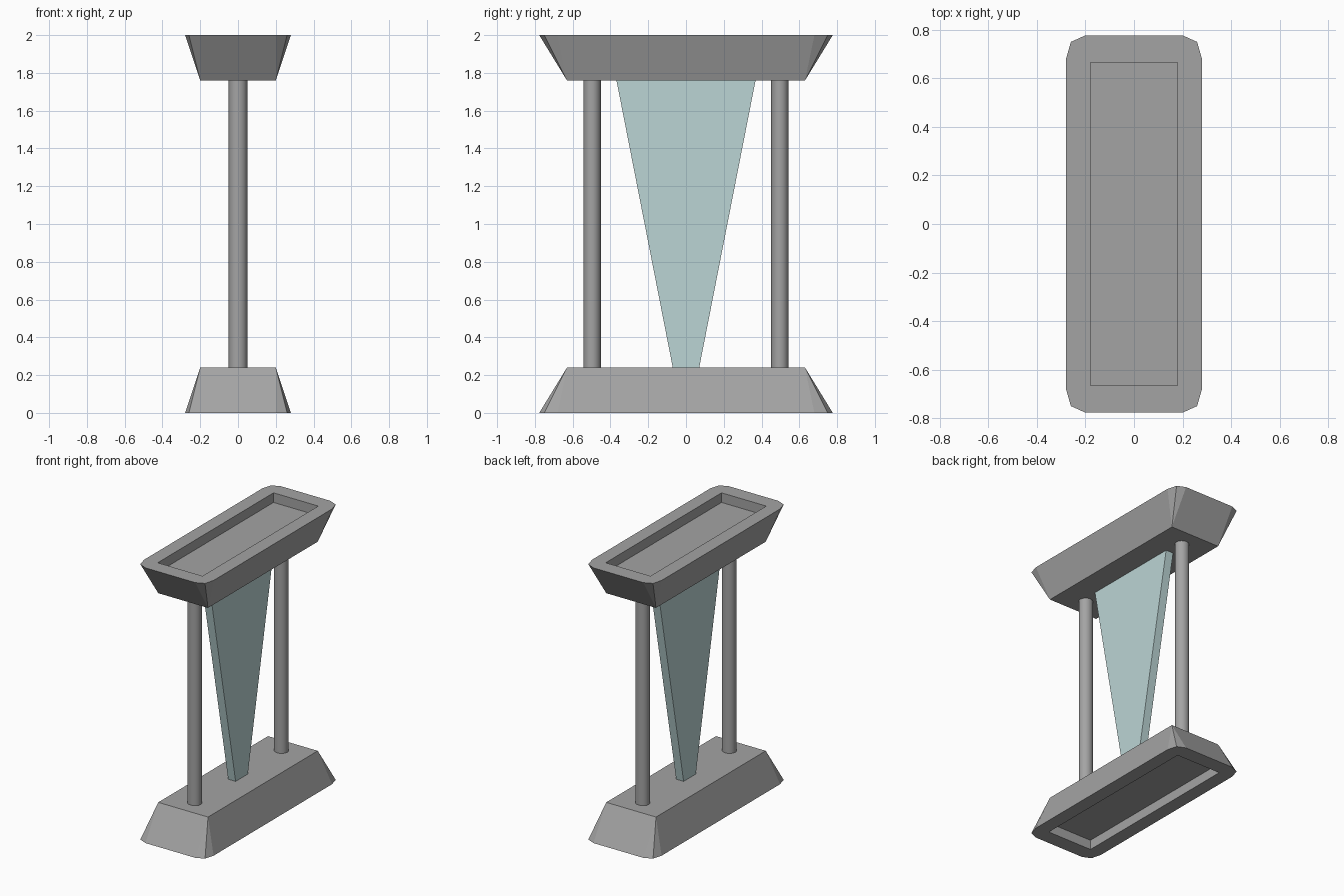
import bpy, bmesh, math

cube = bpy.data.objects.get("Cube")
if cube:
    bpy.data.objects.remove(cube)


def material(name, rgb):
    m = bpy.data.materials.new(name)
    m.use_nodes = True
    m.diffuse_color = (*rgb, 1)
    m.node_tree.nodes["Principled BSDF"].inputs["Base Color"].default_value = (*rgb, 1)
    return m


grey = material("stone grey", (0.37, 0.37, 0.37))
glass = material("pale teal glass", (0.50, 0.66, 0.66))


def finish(name, bm, mat):
    bmesh.ops.recalc_face_normals(bm, faces=bm.faces)
    mesh = bpy.data.meshes.new(name)
    bm.to_mesh(mesh)
    bm.free()
    mesh.materials.append(mat)
    obj = bpy.data.objects.new(name, mesh)
    bpy.context.collection.objects.link(obj)
    return obj


QUADRANTS = [(1, 1), (-1, 1), (-1, -1), (1, -1)]


def rect(bm, x, y, z):
    return [bm.verts.new((x * sx, y * sy, z)) for sx, sy in QUADRANTS]


def fan_join(bm, corners, ring):
    # Join a rectangle to a ring with three points per rounded corner
    for i in range(4):
        j = (i + 1) % 4
        a, b, c = ring[i]
        bm.faces.new((corners[i], a, b))
        bm.faces.new((corners[i], b, c))
        bm.faces.new((corners[i], c, ring[j][0], corners[j]))


def plate(name, z_of):
    # Tapered plinth with chamfered foot and a recess in its wide face
    bm = bmesh.new()
    arc = [(0.28, 0.68), (0.26, 0.75), (0.2, 0.777)]
    ring = []
    for sx, sy in QUADRANTS:
        pts = arc if sx * sy > 0 else arc[::-1]
        ring.append([bm.verts.new((x * sx, y * sy, z_of(0))) for x, y in pts])
    narrow = rect(bm, 0.2, 0.63, z_of(0.24))
    rim = rect(bm, 0.18, 0.665, z_of(0))
    floor = rect(bm, 0.18, 0.665, z_of(0.07))
    # The recess is wider than the narrow end, so keep it shallow
    fan_join(bm, narrow, ring)
    fan_join(bm, rim, ring)
    bm.faces.new(narrow)
    bm.faces.new(floor)
    for i in range(4):
        j = (i + 1) % 4
        bm.faces.new((rim[i], rim[j], floor[j], floor[i]))
    return finish(name, bm, grey)


plate("base_plate", lambda z: z)
plate("top_plate", lambda z: 2 - z)

# Round posts at the front and back
for name, y in (("front_post", -0.497), ("back_post", 0.497)):
    bpy.ops.mesh.primitive_cylinder_add(vertices=16, radius=0.049, depth=1.52,
                                        location=(0, y, 1))
    post = bpy.context.object
    post.name = name
    post.scale.y = 0.94
    post.data.materials.append(grey)
    bpy.ops.object.shade_smooth_by_angle(angle=math.radians(35))

# Tapered glass blade, wide at the top
bm = bmesh.new()
low = rect(bm, 0.03, 0.07, 0.24)
high = rect(bm, 0.03, 0.368, 1.76)
bm.faces.new(low)
bm.faces.new(high)
for i in range(4):
    j = (i + 1) % 4
    bm.faces.new((low[i], low[j], high[j], high[i]))
finish("glass_blade", bm, glass)
